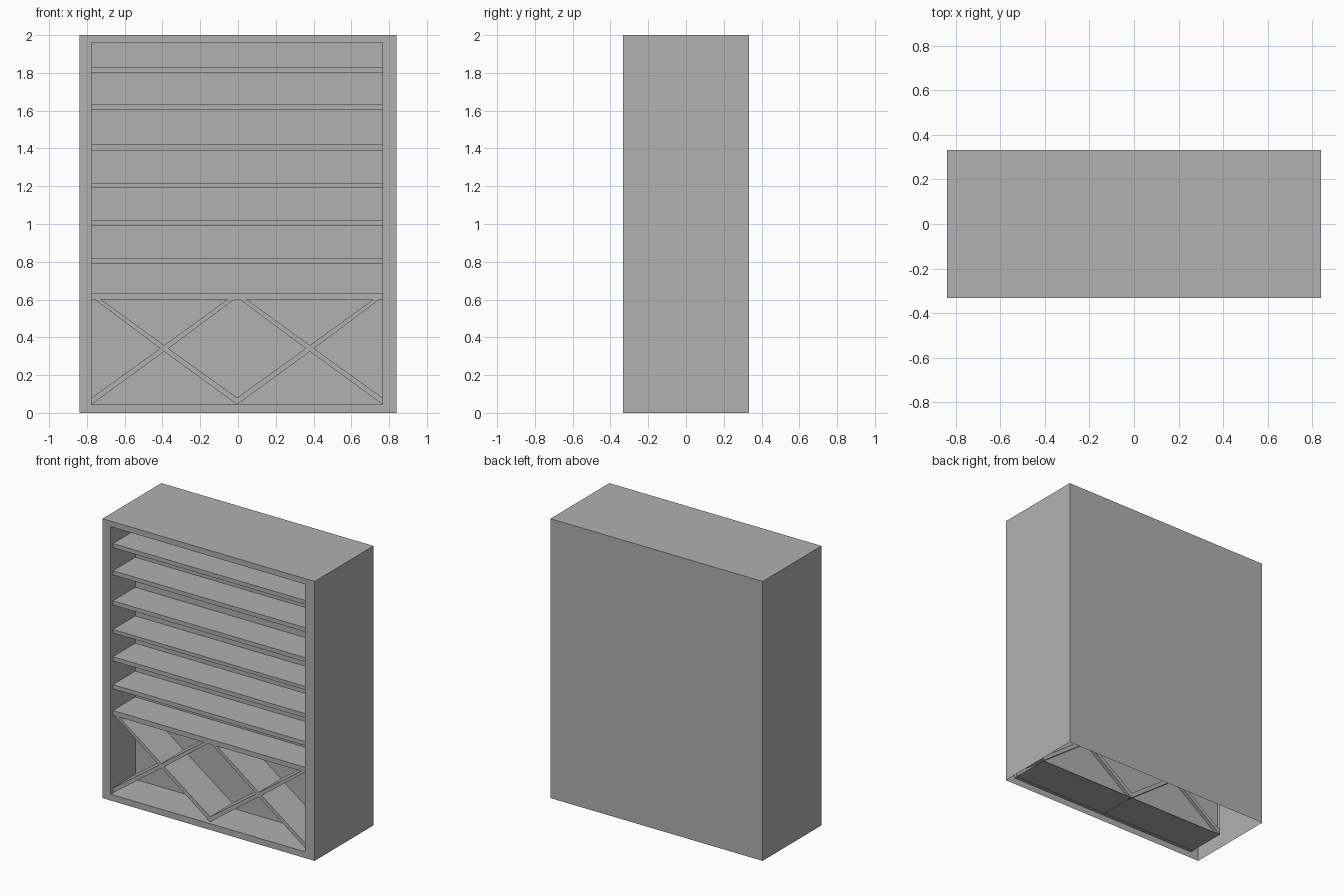
import bpy, bmesh
from mathutils import Vector

if "Cube" in bpy.data.objects:
    bpy.data.objects.remove(bpy.data.objects["Cube"])

W, D, H = 0.84, 0.333, 2.0        # half width, half depth, height
BOARD = -0.308                    # front plane of shelves and crossed boards
BACK, REAR = -0.055, -0.03        # bay back panels and rear plane of the boards
L, R, MID = -0.775, 0.765, -0.005 # opening limits and lattice middle
Z0, Z1, TOP = 0.045, 0.60, 1.96   # lattice bottom and top, opening top

grey = bpy.data.materials.new("grey")
grey.diffuse_color = (0.44, 0.44, 0.44, 1)
grey.use_nodes = True
grey.node_tree.nodes["Principled BSDF"].inputs["Base Color"].default_value = grey.diffuse_color


def finish(name, bm):
    me = bpy.data.meshes.new(name)
    bm.to_mesh(me)
    bm.free()
    me.materials.append(grey)
    ob = bpy.data.objects.new(name, me)
    bpy.context.collection.objects.link(ob)
    return ob


def rect(x0, x1, z0, z1):
    return [(x0, z0), (x1, z0), (x1, z1), (x0, z1)]


def recess(name, outline, y0, y1, back=None):
    """Walls from y0 to y1 facing inward, with an optional back panel."""
    bm = bmesh.new()
    front = [bm.verts.new((x, y0, z)) for x, z in outline]
    rear = [bm.verts.new((x, y1, z)) for x, z in outline]
    n = len(outline)
    for i in range(n):
        j = (i + 1) % n
        bm.faces.new((front[i], front[j], rear[j], rear[i]))
    if back is not None:
        bm.faces.new([bm.verts.new((x, back, z)) for x, z in outline])
    return finish(name, bm)


def plate(name, outlines, y, side):
    """Flat face at y; the first outline is the border, the rest are holes."""
    bm = bmesh.new()
    edges = []
    for o in outlines:
        vs = [bm.verts.new((x, y, z)) for x, z in o]
        edges += [bm.edges.new((vs[i], vs[(i + 1) % len(vs)])) for i in range(len(vs))]
    bmesh.ops.triangle_fill(bm, use_beauty=True, edges=edges, normal=(0, side, 0))
    bm.normal_update()
    for f in bm.faces:
        if f.normal.y * side < 0:
            f.normal_flip()
    return finish(name, bm)


# Outer shell: back, sides and top; open below, front added separately
bm = bmesh.new()
bmesh.ops.create_cube(bm, size=1)
for v in bm.verts:
    v.co = Vector((v.co.x * 2 * W, v.co.y * 2 * D, (v.co.z + 0.5) * H))
bm.normal_update()
drop = [f for f in bm.faces if f.normal.z < -0.9 or f.normal.y < -0.9]
bmesh.ops.delete(bm, geom=drop, context='FACES')
finish("cabinet_shell", bm)

# Front frame and the short lip around its opening
opening = rect(L, R, Z0, TOP)
plate("front_frame", [rect(-W, W, 0, H), opening], -D, -1)
recess("opening_lip", opening, -D, BOARD)

# Shelf bays
bays = []
for a, b in [(0.635, 0.79), (0.82, 0.99), (1.02, 1.19), (1.215, 1.39),
             (1.42, 1.605), (1.635, 1.80), (1.83, TOP)]:
    bays.append(("shelf_bay", rect(L, R, a, b)))

# Triangular bays above and below each crossing
for a, b in [(L, MID - 0.002), (MID + 0.002, R)]:
    c = (a + b) / 2
    bays.append(("lower_triangle_bay", [(a, Z0), (b, Z0), (c, 0.325)]))
    bays.append(("upper_triangle_bay", [(c, 0.358), (b - 0.05, Z1), (a + 0.05, Z1)]))

# Side bays and central diamond between the crossed boards
cl, cr = (L + MID) / 2, (MID + R) / 2
bays.append(("left_side_bay", [(L, 0.08), (cl - 0.022, 0.341), (L + 0.017, Z1), (L, Z1)]))
bays.append(("right_side_bay", [(cr + 0.022, 0.341), (R, 0.08), (R, Z1), (R - 0.017, Z1)]))
bays.append(("diamond_bay", [(cl + 0.022, 0.341), (MID, 0.08), (cr - 0.022, 0.341),
                             (MID + 0.015, Z1), (MID - 0.015, Z1)]))
for name, outline in bays:
    recess(name, outline, BOARD, REAR, BACK)

# Front and rear faces of the shelves and crossed boards
border = rect(L - 0.002, R + 0.002, Z0 - 0.002, TOP + 0.002)
holes = [o for _, o in bays]
plate("board_fronts", [border] + holes, BOARD, -1)
plate("board_rears", [border] + holes, REAR, 1)
